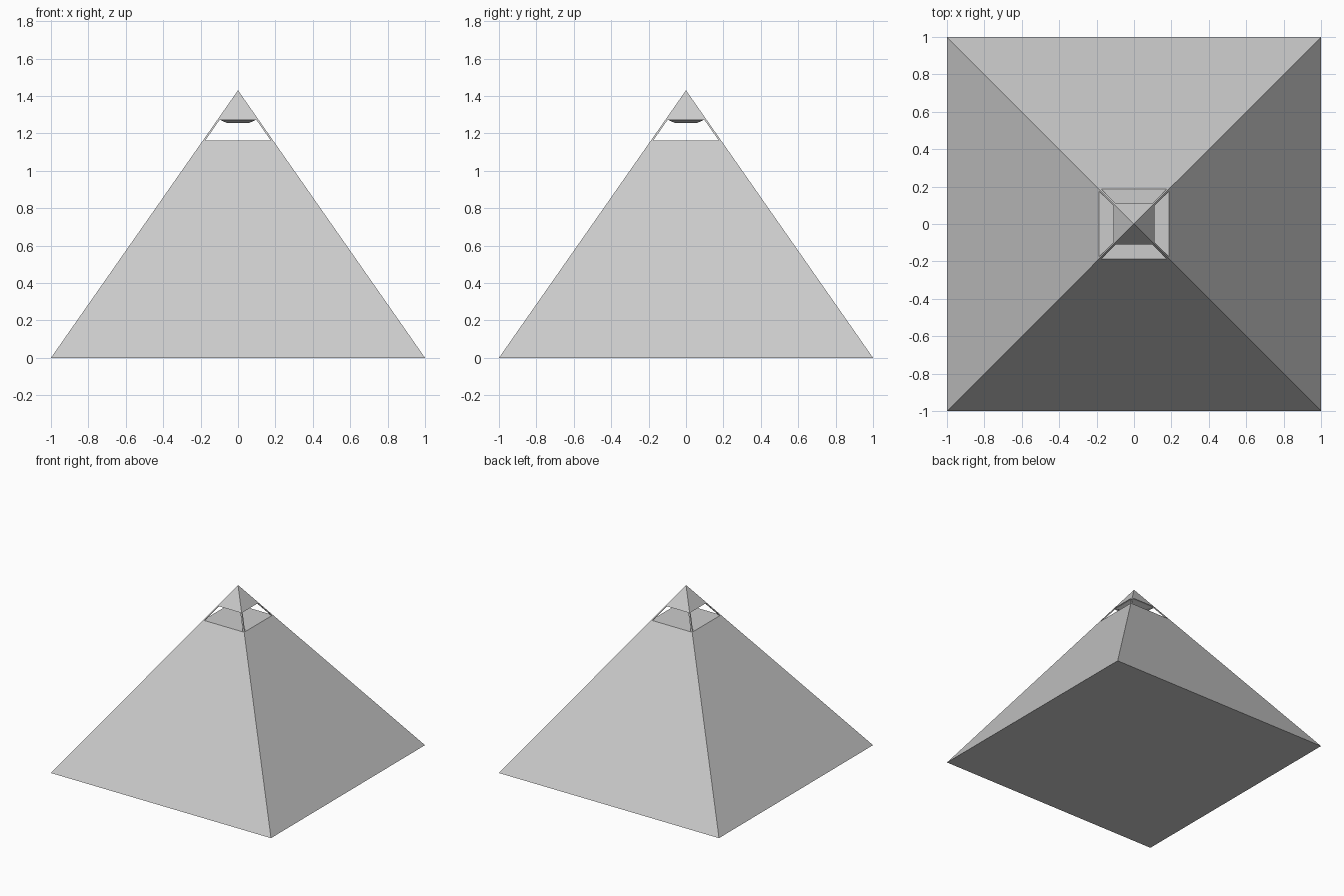
import bpy

if "Cube" in bpy.data.objects:
    bpy.data.objects.remove(bpy.data.objects["Cube"])

H = 1.43            # apex height


def half(z):
    return 1 - z / H


def frustum(name, z0, r0, z1, r1, cx0=0, cy0=0, cx1=0, cy1=0):
    """Square-section tapered block; r1 = 0 gives a pointed top."""
    sq = [(-1, -1), (1, -1), (1, 1), (-1, 1)]
    v = [(cx0 + r0 * x, cy0 + r0 * y, z0) for x, y in sq]
    f = [(3, 2, 1, 0)]
    if r1:
        v += [(cx1 + r1 * x, cy1 + r1 * y, z1) for x, y in sq]
        f += [(i, (i + 1) % 4, (i + 1) % 4 + 4, i + 4) for i in range(4)]
        f.append((4, 5, 6, 7))
    else:
        v.append((cx1, cy1, z1))
        f += [(i, (i + 1) % 4, 4) for i in range(4)]
    me = bpy.data.meshes.new(name)
    me.from_pydata(v, [], f)
    ob = bpy.data.objects.new(name, me)
    bpy.context.collection.objects.link(ob)
    return ob


Z_FLOOR, Z_CAP, Z_TIP = 1.163, 1.272, 1.325

# Main body with flat deck
frustum("pyramid_body", 0, 1, Z_FLOOR, half(Z_FLOOR))

# Thin sloping corner posts around the open storey
t = 0.006
a, b = half(Z_FLOOR) - t, half(Z_CAP) - t
for sx in (-1, 1):
    for sy in (-1, 1):
        frustum("corner_post", Z_FLOOR, t, Z_CAP, t, sx * a, sy * a, sx * b, sy * b)

# Cap: lower band, pointed tip and shallow ceiling below
frustum("cap_band", Z_CAP, half(Z_CAP), Z_TIP, half(Z_TIP))
frustum("cap_tip", Z_TIP, half(Z_TIP), H, 0)
frustum("ceiling_panel", 1.256, 0.06, Z_CAP, 0.095)
